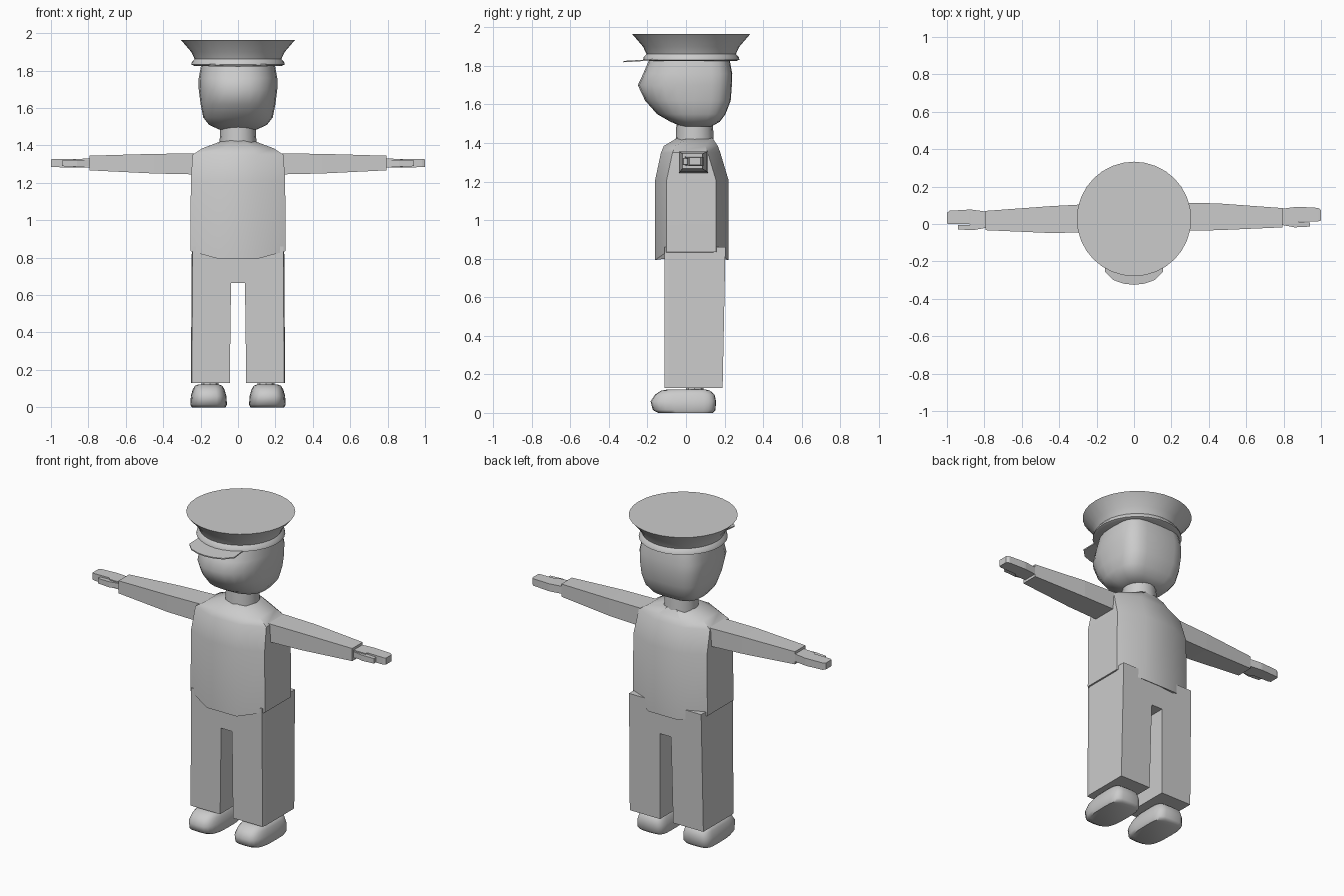
import bpy, bmesh, math

if "Cube" in bpy.data.objects:
    bpy.data.objects.remove(bpy.data.objects["Cube"])


def loft(name, rings, angle=35):
    """Skin a list of equal-length point rings and cap both ends."""
    bm = bmesh.new()
    rows = [[bm.verts.new(p) for p in ring] for ring in rings]
    n = len(rows[0])
    for a, b in zip(rows, rows[1:]):
        for i in range(n):
            j = (i + 1) % n
            bm.faces.new((a[i], a[j], b[j], b[i]))
    bm.faces.new(rows[0])
    bm.faces.new(rows[-1])
    bmesh.ops.recalc_face_normals(bm, faces=bm.faces[:])
    mesh = bpy.data.meshes.new(name)
    bm.to_mesh(mesh)
    bm.free()
    ob = bpy.data.objects.new(name, mesh)
    bpy.context.collection.objects.link(ob)
    bpy.ops.object.select_all(action='DESELECT')
    ob.select_set(True)
    bpy.context.view_layer.objects.active = ob
    if angle:
        bpy.ops.object.shade_smooth_by_angle(angle=math.radians(angle))
    return ob


def oval(z, w, front, back, cx=0, cy=0.03, nf=2.0, nb=2.0, sides=24):
    """Rounded ring with separate front and back depth and squareness."""
    pts = []
    for i in range(sides):
        t = 2 * math.pi * i / sides
        c, s = math.cos(t), math.sin(t)
        n, d = (nb, back - cy) if s > 0 else (nf, cy - front)
        pts.append((cx + w * math.copysign(abs(c) ** (2 / n), c),
                    cy + d * math.copysign(abs(s) ** (2 / n), s), z))
    return pts


def disc(z, r, cy, sides=32):
    return oval(z, r, cy - r, cy + r, cy=cy, sides=sides)


def box_ring(x, y0, y1, z0, z1):
    return [(x, y0, z0), (x, y1, z0), (x, y1, z1), (x, y0, z1)]


# Cap: flared crown with a rolled band
CAP = [(1.826, 0.235), (1.832, 0.25), (1.845, 0.247), (1.862, 0.232),
       (1.90, 0.25), (1.965, 0.306)]
loft("cap", [disc(z, r, 0.027) for z, r in CAP])

# Visor
half = [(0.15, -0.15), (0.155, -0.255), (0.11, -0.3), (0.055, -0.319)]
outline = half + [(0, -0.325)] + [(-x, y) for x, y in reversed(half)]
loft("visor", [[(x, y, z + 0.06 * (y + 0.325)) for x, y in outline]
               for z in (1.819, 1.826)])

# Head: bulging face, squarer back
HEAD = [(1.485, 0.10, -0.02, 0.13), (1.51, 0.155, -0.08, 0.175),
        (1.55, 0.186, -0.15, 0.205), (1.62, 0.20, -0.212, 0.232),
        (1.70, 0.21, -0.25, 0.238), (1.76, 0.21, -0.222, 0.24),
        (1.835, 0.196, -0.19, 0.226)]
loft("head", [oval(*r, cy=0.04, nf=2.3, nb=3.6) for r in HEAD], 50)

# Neck
loft("neck", [disc(1.38, 0.1, 0.045, 16), disc(1.52, 0.094, 0.045, 16)])


# Jacket with a hem that dips at front and back
def jacket_ring(z, w, f, b, dip=0):
    side = [(w, f + 0.06, z), (w, b - 0.065, z), (0.4 * w, b, z - dip)]
    left = [(-x, y, h) for x, y, h in reversed(side)]
    return side + left + [(-0.4 * w, f, z - dip), (0.4 * w, f, z - dip)]


loft("jacket", [jacket_ring(0.835, 0.255, -0.16, 0.22, 0.042),
                jacket_ring(1.21, 0.252, -0.16, 0.22),
                jacket_ring(1.35, 0.243, -0.13, 0.178),
                jacket_ring(1.385, 0.19, -0.115, 0.165),
                jacket_ring(1.43, 0.07, -0.04, 0.135)], 32)

# Trousers: front outline carried from front to back
leg = [(0.038, 0.665), (0.045, 0.13), (0.252, 0.13), (0.247, 0.86)]
outline = leg + [(-x, z) for x, z in reversed(leg)]
loft("trousers", [[(x * 0.98, -0.112, z) for x, z in outline],
                  [(x, -0.09, z) for x, z in outline],
                  [(x, 0.19 + 0.02 * (z - 0.13), z) for x, z in outline]], 0)

SHOE = [(0, 0.09, -0.145, 0.14), (0.015, 0.098, -0.172, 0.153),
        (0.06, 0.095, -0.184, 0.156), (0.095, 0.085, -0.16, 0.148),
        (0.115, 0.073, -0.13, 0.125), (0.122, 0.055, -0.095, 0.10)]

for s, tag, dy in ((1, "left", 0.0), (-1, "right", -0.015)):
    # Shoe and ankle
    loft(tag + "_shoe", [oval(*r, cx=s * 0.157, nf=3.4, nb=4) for r in SHOE], 50)
    loft(tag + "_ankle", [oval(z, 0.045, 0.0, 0.09, cx=s * 0.15, cy=0.045, sides=8)
                          for z in (0.1, 0.15)])
    # Sleeve
    loft(tag + "_sleeve", [
        box_ring(s * 0.22, -0.037 + dy / 2, 0.115 + dy / 2, 1.245, 1.357),
        box_ring(s * 0.45, -0.033 + dy, 0.11 + dy, 1.25, 1.355),
        box_ring(s * 0.795, -0.018 + dy, 0.085 + dy, 1.267, 1.345)], 0)
    # Palm, fingers and thumb
    loft(tag + "_hand", [
        box_ring(s * 0.78, -0.005 + dy, 0.08 + dy, 1.283, 1.33),
        box_ring(s * 0.87, 0.0 + dy, 0.092 + dy, 1.282, 1.328),
        box_ring(s * 0.88, 0.014 + dy, 0.092 + dy, 1.282, 1.328),
        box_ring(s * 0.985, 0.014 + dy, 0.086 + dy, 1.284, 1.327),
        box_ring(s * 1.0, 0.018 + dy, 0.075 + dy, 1.286, 1.326)], 0)
    loft(tag + "_thumb", [
        box_ring(s * 0.79, -0.005 + dy, 0.02 + dy, 1.29, 1.322),
        box_ring(s * 0.86, -0.018 + dy, 0.01 + dy, 1.287, 1.322),
        box_ring(s * 0.94, -0.014 + dy, 0.009 + dy, 1.289, 1.32)], 0)
